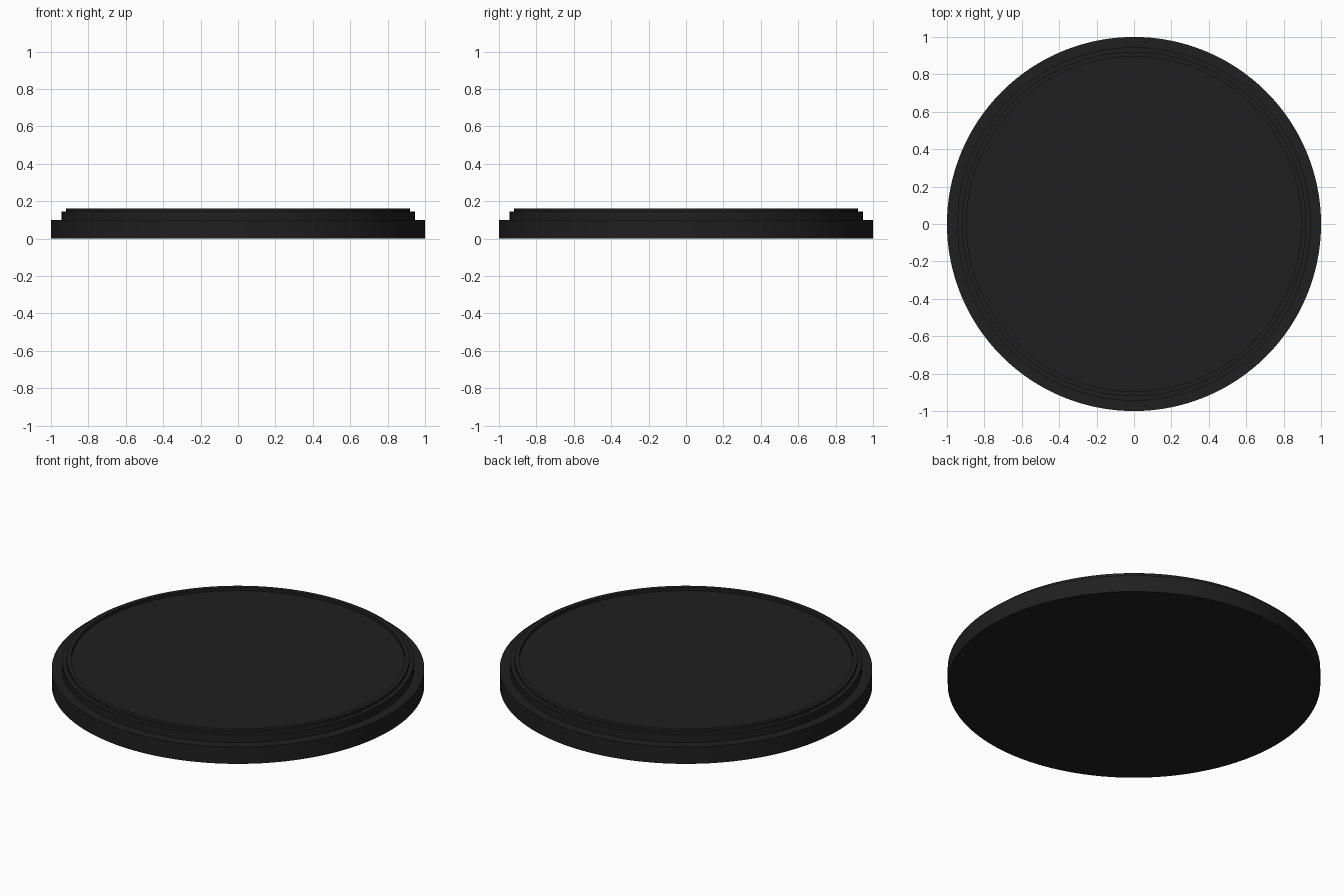
import bpy, bmesh
from math import cos, sin, pi, radians

if "Cube" in bpy.data.objects:
    bpy.data.objects.remove(bpy.data.objects["Cube"])

SIDES = 128

black = bpy.data.materials.new("matte_black")
black.diffuse_color = (0.014, 0.014, 0.014, 1)
black.use_nodes = True
black.node_tree.nodes["Principled BSDF"].inputs["Base Color"].default_value = black.diffuse_color


def lathe(name, profile):
    """Revolve (radius, z) points around z; radius 0 becomes a flat cap."""
    bm = bmesh.new()
    rings = []
    for r, z in profile:
        if r == 0:
            continue
        rings.append([bm.verts.new((r * cos(2 * pi * i / SIDES),
                                    r * sin(2 * pi * i / SIDES), z))
                      for i in range(SIDES)])
    for a, b in zip(rings, rings[1:]):
        for i in range(SIDES):
            j = (i + 1) % SIDES
            bm.faces.new((a[i], a[j], b[j], b[i]))
    if profile[0][0] == 0:
        bm.faces.new(rings[0][::-1])
    if profile[-1][0] == 0:
        bm.faces.new(rings[-1])
    bmesh.ops.recalc_face_normals(bm, faces=bm.faces)
    mesh = bpy.data.meshes.new(name)
    bm.to_mesh(mesh)
    bm.free()
    mesh.materials.append(black)
    obj = bpy.data.objects.new(name, mesh)
    bpy.context.collection.objects.link(obj)
    bpy.ops.object.select_all(action='DESELECT')
    obj.select_set(True)
    bpy.context.view_layer.objects.active = obj
    bpy.ops.object.shade_smooth_by_angle(angle=radians(30))
    return obj


# Stepped disc: wide foot, raised step, thin lip and shallow recessed top
lathe("stepped_round_base", [
    (0, 0), (1.0, 0),
    (1.0, 0.10), (0.945, 0.10),      # foot
    (0.945, 0.145), (0.92, 0.145),   # step
    (0.92, 0.16), (0.895, 0.16),     # lip
    (0.895, 0.143), (0, 0.143),      # recessed top
])
